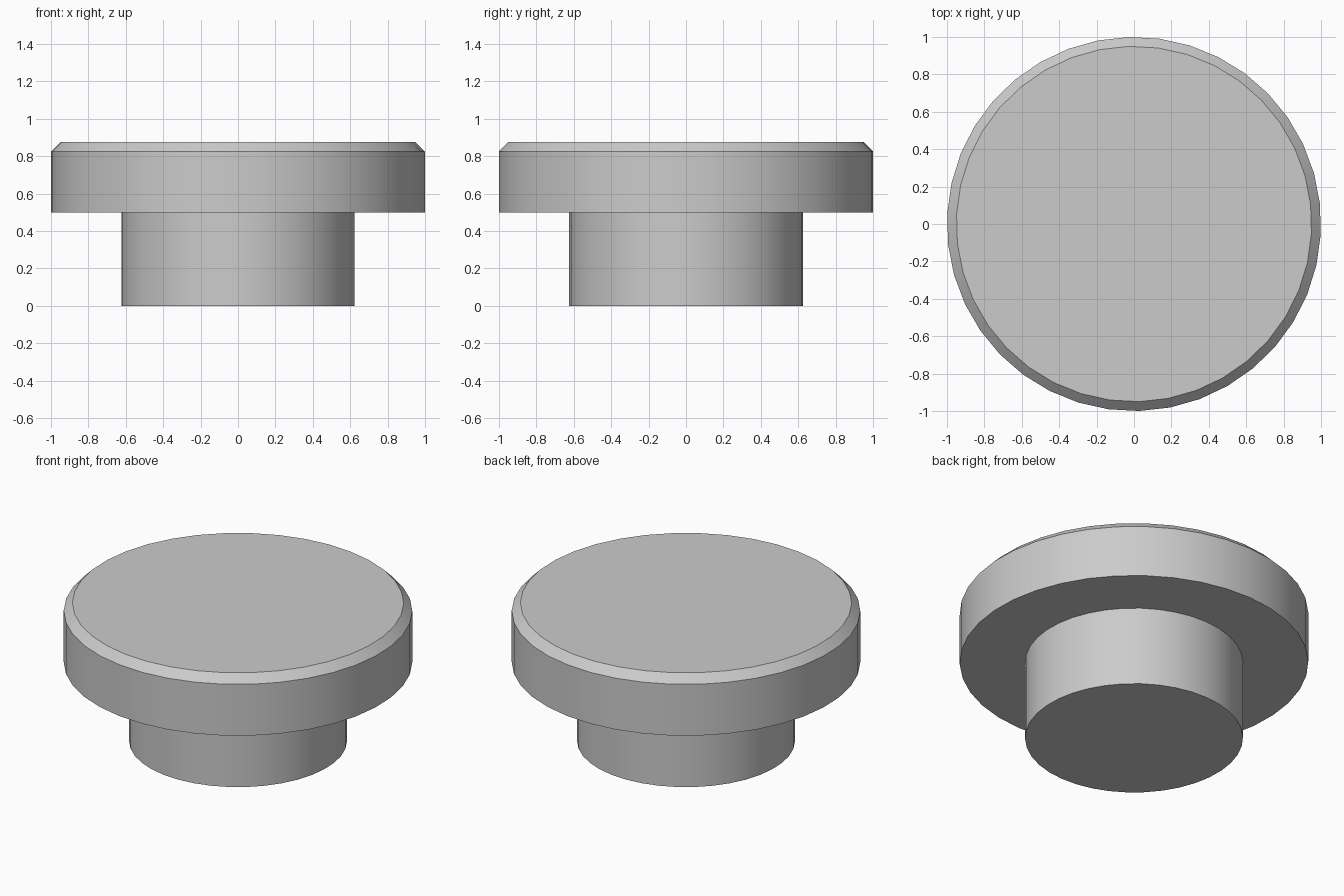
import bpy
import bmesh
from math import radians
from mathutils import Matrix, Vector

cube = bpy.data.objects.get("Cube")
if cube:
    bpy.data.objects.remove(cube, do_unlink=True)

SEGMENTS = 38
TURN = radians(1.6)

grey = bpy.data.materials.new("light grey")
grey.use_nodes = True
colour = (0.6, 0.6, 0.6, 1)
grey.diffuse_color = colour
grey.node_tree.nodes["Principled BSDF"].inputs["Base Color"].default_value = colour


def lathe(name, profile, cap_bottom=True):
    """Stack rings of (radius, height), bridge them and cap the ends."""
    bm = bmesh.new()
    rings = []
    for radius, height in profile:
        place = Matrix.Translation((0, 0, height)) @ Matrix.Rotation(TURN, 4, "Z")
        ring = bmesh.ops.create_circle(bm, segments=SEGMENTS, radius=radius, matrix=place)
        rings.append(ring["verts"])
    for low, high in zip(rings, rings[1:]):
        for i in range(SEGMENTS):
            j = (i + 1) % SEGMENTS
            bm.faces.new((low[i], low[j], high[j], high[i]))
    bm.faces.new(rings[0])
    bm.faces.new(rings[-1])
    bmesh.ops.recalc_face_normals(bm, faces=bm.faces)
    mesh = bpy.data.meshes.new(name)
    bm.to_mesh(mesh)
    bm.free()
    mesh.materials.append(grey)
    obj = bpy.data.objects.new(name, mesh)
    bpy.context.collection.objects.link(obj)
    bpy.ops.object.select_all(action="DESELECT")
    obj.select_set(True)
    bpy.context.view_layer.objects.active = obj
    bpy.ops.object.shade_smooth_by_angle(angle=radians(30))
    return obj


# Narrow plug below, wide head with a chamfered top rim
lathe("stem", [(0.625, 0), (0.625, 0.5)])
lathe("head", [(1, 0.5), (1, 0.825), (0.95, 0.875)])
